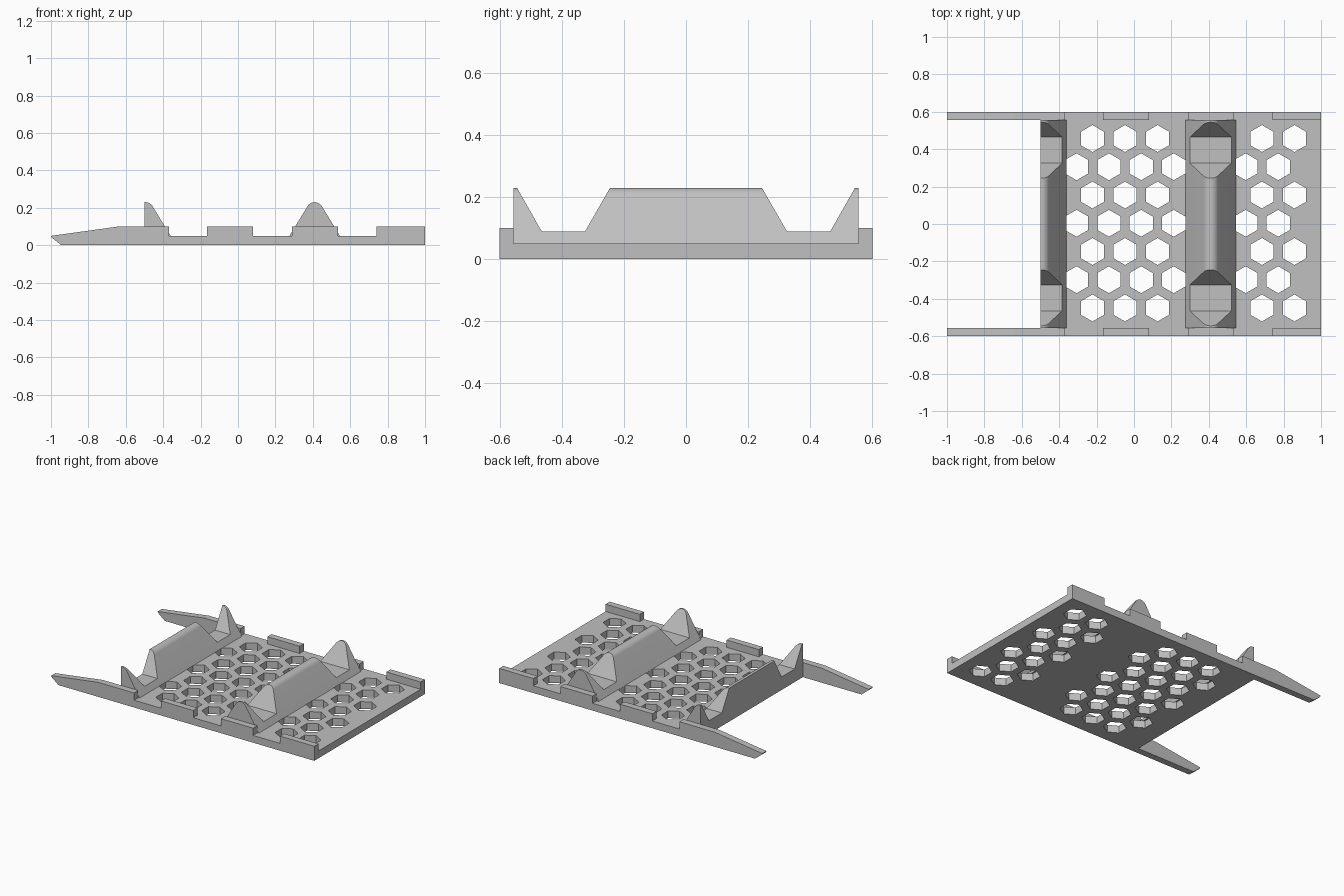
import bpy, bmesh, math

if "Cube" in bpy.data.objects:
    bpy.data.objects.remove(bpy.data.objects["Cube"])

grey = bpy.data.materials.new("light grey")
grey.diffuse_color = (0.53, 0.53, 0.53, 1)
grey.use_nodes = True
grey.node_tree.nodes["Principled BSDF"].inputs["Base Color"].default_value = grey.diffuse_color


def prism(name, pts, lo, hi, axis):
    """Extrude a closed 2D profile along one axis from lo to hi."""
    place = {"x": lambda a, b, t: (t, a, b),
             "y": lambda a, b, t: (a, t, b),
             "z": lambda a, b, t: (a, b, t)}[axis]
    bm = bmesh.new()
    face = bm.faces.new([bm.verts.new(place(a, b, lo)) for a, b in pts])
    new = bmesh.ops.extrude_face_region(bm, geom=[face])["geom"]
    shift = place(0, 0, hi - lo)
    bmesh.ops.translate(bm, vec=shift, verts=[v for v in new if isinstance(v, bmesh.types.BMVert)])
    bmesh.ops.recalc_face_normals(bm, faces=bm.faces)
    mesh = bpy.data.meshes.new(name)
    bm.to_mesh(mesh)
    bm.free()
    mesh.materials.append(grey)
    ob = bpy.data.objects.new(name, mesh)
    bpy.context.collection.objects.link(ob)
    return ob


def join(name, obs):
    bpy.ops.object.select_all(action="DESELECT")
    for o in obs:
        o.select_set(True)
    bpy.context.view_layer.objects.active = obs[0]
    bpy.ops.object.join()
    obs[0].name = name
    return obs[0]


def cut(target, cutter):
    mod = target.modifiers.new("cut", "BOOLEAN")
    mod.operation = "DIFFERENCE"
    mod.solver = "EXACT"
    mod.object = cutter
    bpy.context.view_layer.objects.active = target
    bpy.ops.object.modifier_apply(modifier="cut")


# Deck with two fields of hexagonal holes
deck = prism("deck", [(-0.5, -0.555), (1, -0.555), (1, 0.555), (-0.5, 0.555)], 0, 0.05, "z")
holes = []
for row in range(7):
    y = 0.457 - 0.151 * row
    xs = (-0.307, -0.134, 0.038, 0.212, 0.597, 0.771) if row % 2 else (-0.222, -0.048, 0.126, 0.684, 0.858)
    for x in xs:
        hexagon = [(x + 0.072 * math.sin(k * math.pi / 3), y + 0.072 * math.cos(k * math.pi / 3))
                   for k in range(6)]
        holes.append(prism("hole", hexagon, -0.1, 0.2, "z"))
hole_cutter = join("hole_cutter", holes)
cut(deck, hole_cutter)
hole_cutter.hide_render = True
hole_cutter.hide_viewport = True

# Side rails with raised tabs and tapered arms
rail = [(-0.945, 0), (1, 0), (1, 0.1), (0.74, 0.1), (0.74, 0.05), (0.535, 0.05), (0.535, 0.1),
        (0.29, 0.1), (0.29, 0.05), (0.08, 0.05), (0.08, 0.1), (-0.165, 0.1), (-0.165, 0.05),
        (-0.37, 0.05), (-0.37, 0.1), (-0.64, 0.1), (-1, 0.05), (-0.995, 0.04)]
prism("front_rail", rail, -0.6, -0.555, "y")
prism("back_rail", rail, 0.555, 0.6, "y")

# Rounded cross ridges with a pair of notches each
notch = [(0.325, 0.09), (0.465, 0.09), (0.55, 0.24), (0.55, 0.3), (0.239, 0.3), (0.239, 0.24)]
notches = [prism("notch", [(s * a, b) for a, b in notch], -0.8, 0.8, "x") for s in (-1, 1)]
notch_cutter = join("notch_cutter", notches)
R = 0.045


def arc(cx, start, end, n):
    return [(cx + R * math.cos(math.radians(start + (end - start) * i / n)),
             0.23 - R + R * math.sin(math.radians(start + (end - start) * i / n))) for i in range(n + 1)]


full = [(0.275, 0.05), (0.545, 0.05)] + arc(0.41, 31.5, 148.5, 18)
half = [(-0.5, 0.05), (-0.36, 0.05)] + arc(-0.495, 31.5, 90, 9) + [(-0.5, 0.23)]
for name, profile in (("middle_ridge", full), ("end_ridge", half)):
    ridge = prism(name, profile, -0.555, 0.555, "y")
    cut(ridge, notch_cutter)
    bpy.ops.object.select_all(action="DESELECT")
    ridge.select_set(True)
    bpy.context.view_layer.objects.active = ridge
    bpy.ops.object.shade_smooth_by_angle(angle=math.radians(20))
notch_cutter.hide_render = True
notch_cutter.hide_viewport = True
